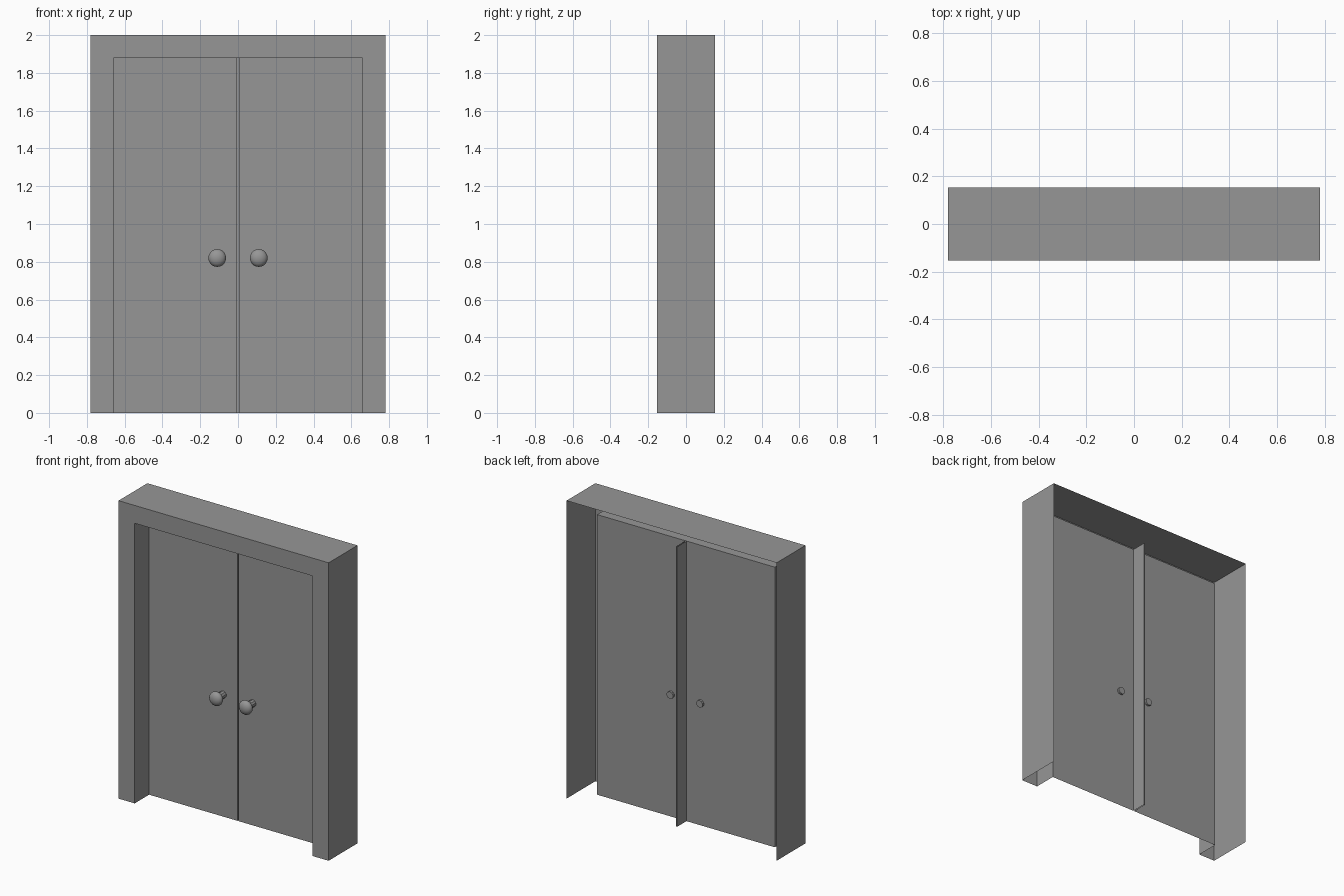
import bpy
import bmesh
import math
from mathutils import Matrix

if "Cube" in bpy.data.objects:
    bpy.data.objects.remove(bpy.data.objects["Cube"], do_unlink=True)

HALF_W, HEIGHT, HALF_D = 0.78, 2.0, 0.153     # outer frame
OPEN_W, OPEN_H = 0.66, 1.88                   # door opening
DOOR_Y, GAP, GAP_Y = 0.0, 0.004, 0.1          # door plane and centre groove

grey = bpy.data.materials.new("plain_grey")
grey.use_nodes = True
grey.diffuse_color = (0.305, 0.305, 0.305, 1)
grey.node_tree.nodes["Principled BSDF"].inputs["Base Color"].default_value = grey.diffuse_color


def finish(name, bm):
    mesh = bpy.data.meshes.new(name)
    bm.to_mesh(mesh)
    bm.free()
    mesh.materials.append(grey)
    obj = bpy.data.objects.new(name, mesh)
    bpy.context.collection.objects.link(obj)
    return obj


def loft(name, rings):
    """Join a series of open point rows with quads."""
    bm = bmesh.new()
    rows = [[bm.verts.new(p) for p in ring] for ring in rings]
    for a, b in zip(rows, rows[1:]):
        for i in range(len(a) - 1):
            bm.faces.new((a[i], b[i], b[i + 1], a[i + 1]))
    return finish(name, bm)


def arch(w, h, y):
    return [(-w, y, 0), (-w, y, h), (w, y, h), (w, y, 0)]


def panel(name, path):
    """Upright sheet following a plan path."""
    return loft(name, [[(x, y, z) for x, y in path] for z in (OPEN_H, 0)])


# Frame: outer shell, front face and reveal, open at the back and below
loft("door_frame", [arch(HALF_W, HEIGHT, HALF_D), arch(HALF_W, HEIGHT, -HALF_D),
                    arch(OPEN_W, OPEN_H, -HALF_D), arch(OPEN_W, OPEN_H, DOOR_Y)])

# Doors, each turning back into the centre groove
panel("right_door", [(-OPEN_W, DOOR_Y), (-GAP, DOOR_Y), (-GAP, GAP_Y)])
panel("left_door", [(GAP, GAP_Y), (GAP, DOOR_Y), (OPEN_W, DOOR_Y)])
panel("groove_back", [(-GAP, GAP_Y), (GAP, GAP_Y)])

# Knobs: flattened ball on a short stem that passes through the door
for side, x in (("right", -0.11), ("left", 0.11)):
    bm = bmesh.new()
    bmesh.ops.create_uvsphere(bm, u_segments=16, v_segments=10, radius=0.047)
    bmesh.ops.scale(bm, vec=(1, 0.65, 1), verts=bm.verts)
    bmesh.ops.translate(bm, vec=(x, -0.075, 0.82), verts=bm.verts)
    for face in bm.faces:
        face.smooth = True
    finish(side + "_knob", bm)

    bm = bmesh.new()
    turn = Matrix.Translation((x, -0.025, 0.82)) @ Matrix.Rotation(math.pi / 2, 4, "X")
    bmesh.ops.create_cone(bm, cap_ends=True, segments=10, radius1=0.024,
                          radius2=0.024, depth=0.08, matrix=turn)
    finish(side + "_knob_stem", bm)
